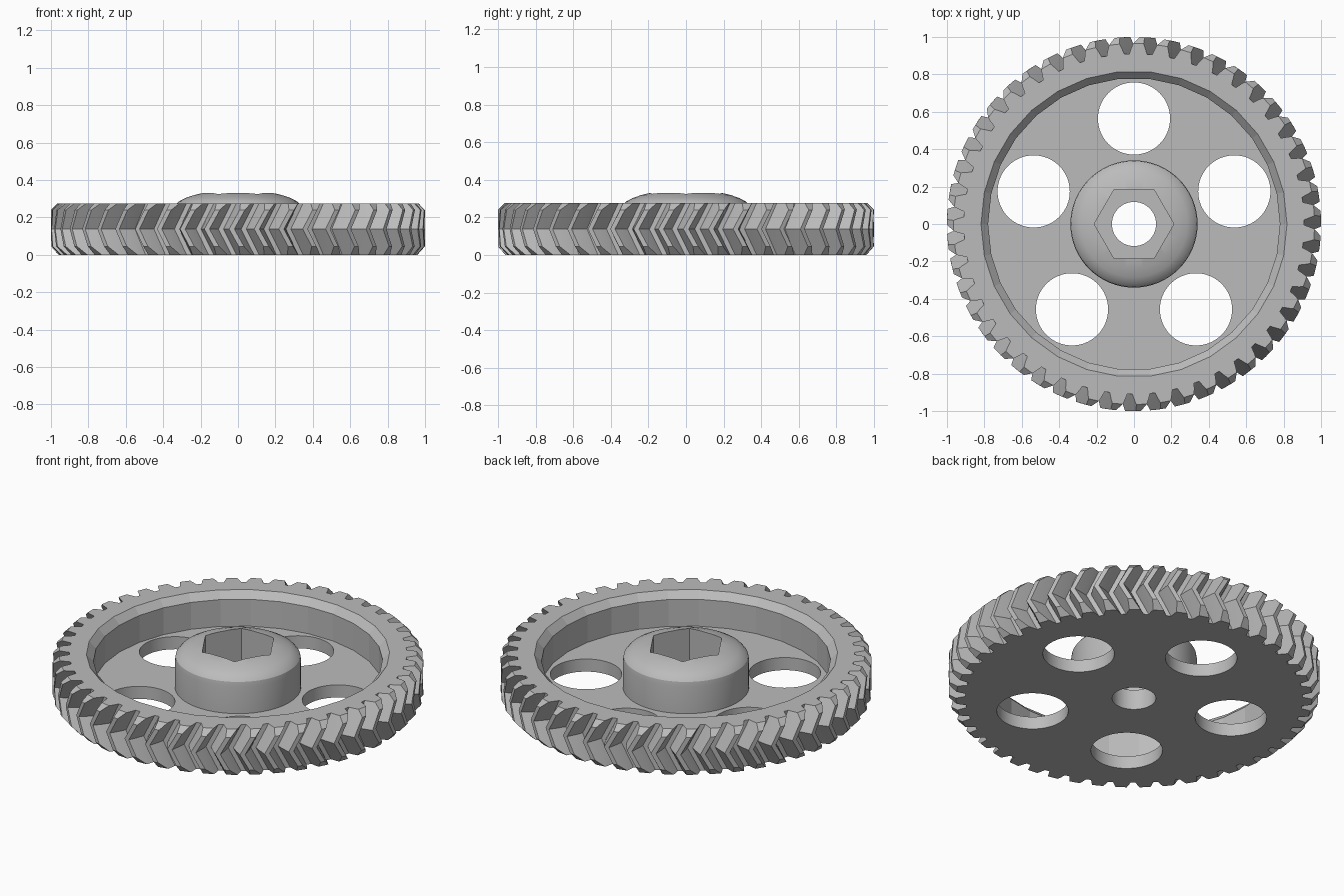
import bpy, bmesh
from math import sin, cos, tau, radians

old = bpy.data.objects.get("Cube")
if old:
    bpy.data.objects.remove(old, do_unlink=True)

TEETH = 47
HEIGHT, FLOOR = 0.275, 0.075
TWIST = 0.076

grey = bpy.data.materials.new("plain_grey")
grey.use_nodes = True
colour = (0.5, 0.5, 0.5, 1)
grey.diffuse_color = colour
grey.node_tree.nodes["Principled BSDF"].inputs["Base Color"].default_value = colour


def loft(name, rings):
    """Closed solid through rings that all have the same number of points."""
    bm = bmesh.new()
    loops = [[bm.verts.new(p) for p in ring] for ring in rings]
    n = len(loops[0])
    for a, b in zip(loops, loops[1:]):
        for i in range(n):
            j = (i + 1) % n
            bm.faces.new((a[i], a[j], b[j], b[i]))
    bm.faces.new(loops[0][::-1])
    bm.faces.new(loops[-1])
    bmesh.ops.recalc_face_normals(bm, faces=bm.faces)
    mesh = bpy.data.meshes.new(name)
    bm.to_mesh(mesh)
    bm.free()
    mesh.materials.append(grey)
    ob = bpy.data.objects.new(name, mesh)
    bpy.context.collection.objects.link(ob)
    return ob


def lathe(name, profile, sides, x=0, y=0):
    return loft(name, [[(x + r * cos(tau * i / sides), y + r * sin(tau * i / sides), z)
                        for i in range(sides)] for r, z in profile])


def activate(ob):
    bpy.ops.object.select_all(action='DESELECT')
    ob.select_set(True)
    bpy.context.view_layer.objects.active = ob


def cut(ob, cutter):
    cutter.hide_render = True
    activate(ob)
    mod = ob.modifiers.new("cut", 'BOOLEAN')
    mod.operation, mod.solver, mod.object = 'DIFFERENCE', 'EXACT', cutter
    bpy.ops.object.modifier_apply(modifier=mod.name)
    bpy.data.objects.remove(cutter, do_unlink=True)


# Tooth outline: radius and half width from root to tip
FLANK = [(0.91, 0.047), (0.945, 0.036), (1.0, 0.014)]


def tooth_ring(z, tip):
    """Gear outline at height z, with the tooth tips trimmed to a radius."""
    (r1, w1), (r2, w2) = FLANK[1:]
    tip_width = w1 + (w2 - w1) * (tip - r1) / (r2 - r1)
    side = FLANK[:2] + [(tip, tip_width)]
    outline = [(r, -w) for r, w in side] + [(r, w) for r, w in reversed(side)]
    turn = TWIST * abs(z - HEIGHT / 2) / (HEIGHT / 2)
    ring = []
    for t in range(TEETH):
        for r, w in outline:
            a = tau * t / TEETH + turn + w / r
            ring.append((r * cos(a), r * sin(a), z))
    return ring


# Herringbone gear body with chamfered tooth ends
gear = loft("gear_body", [tooth_ring(z, tip) for z, tip in (
    (0, 0.96), (0.045, 1), (HEIGHT / 2, 1), (HEIGHT - 0.035, 1), (HEIGHT, 0.965))])

# Dished recess with a bevelled lip
cut(gear, lathe("recess_cutter", [(0.78, FLOOR), (0.78, HEIGHT - 0.04),
                                  (0.818, HEIGHT), (0.818, HEIGHT + 0.1)], 30))

# Five lightening holes and the bore
for k in range(5):
    a = radians(90 + 72 * k)
    cut(gear, lathe("hole_cutter", [(0.193, -0.1), (0.193, 0.2)], 64,
                    0.564 * cos(a), 0.564 * sin(a)))
cut(gear, lathe("bore_cutter", [(0.118, -0.1), (0.118, 0.2)], 64))

# Domed hub with a hexagonal socket
hub = lathe("hub", [(0.34, FLOOR), (0.34, 0.235), (0.336, 0.262), (0.318, 0.284),
                    (0.285, 0.302), (0.24, 0.318), (0.19, 0.33)], 64)
cut(hub, lathe("hex_cutter", [(0.213, 0.12), (0.213, 0.5)], 6))
cut(hub, lathe("hub_bore_cutter", [(0.118, 0), (0.118, 0.2)], 64))

# Smooth round walls, keep teeth and recess faceted
for ob, angle in ((gear, 8), (hub, 30)):
    activate(ob)
    bpy.ops.object.shade_smooth_by_angle(angle=radians(angle))
